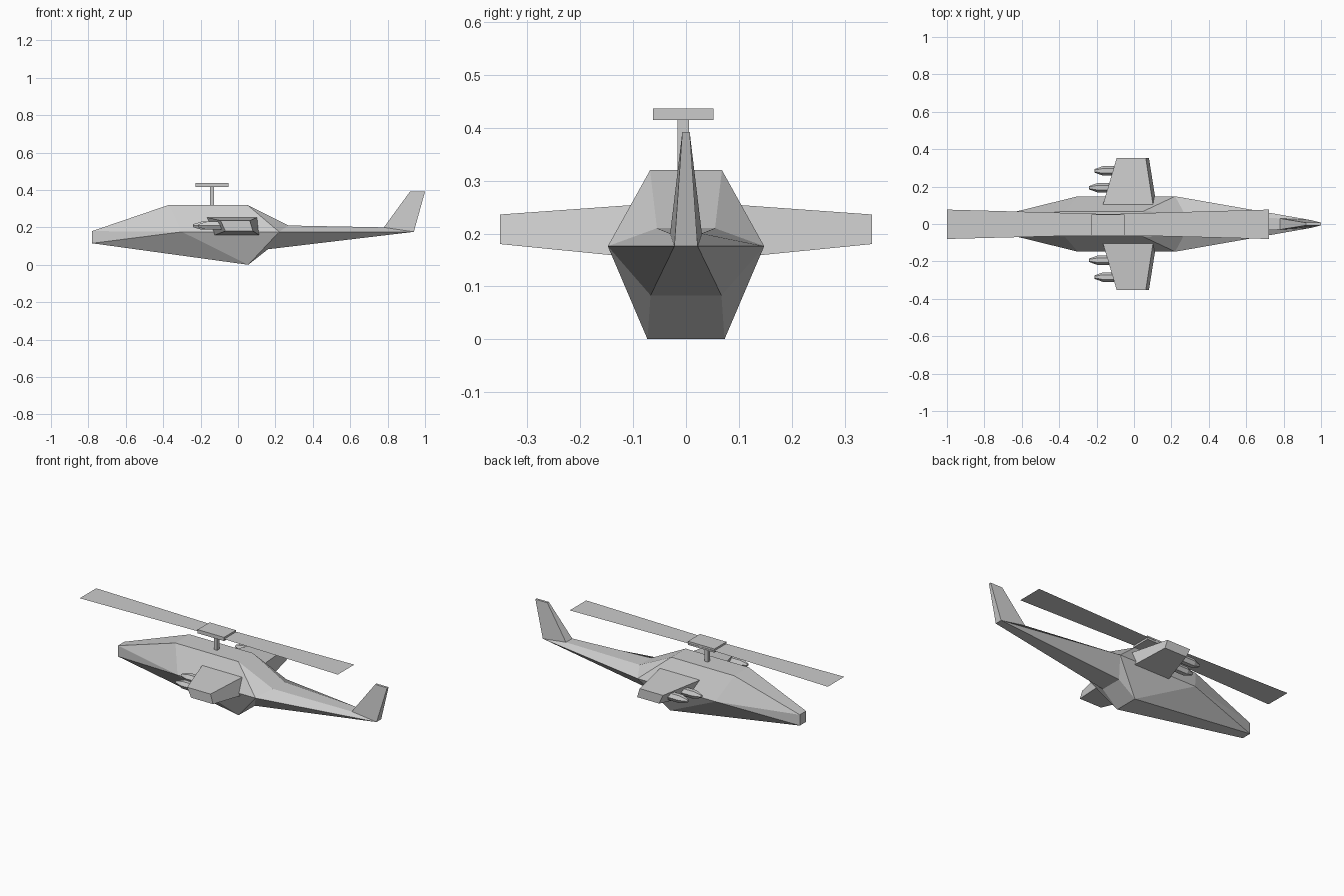
import bpy, bmesh, math
from mathutils import Matrix

if "Cube" in bpy.data.objects:
    bpy.data.objects.remove(bpy.data.objects["Cube"])


def finish(name, bm):
    bmesh.ops.recalc_face_normals(bm, faces=bm.faces)
    me = bpy.data.meshes.new(name)
    bm.to_mesh(me)
    bm.free()
    ob = bpy.data.objects.new(name, me)
    bpy.context.collection.objects.link(ob)
    return ob


def symmetric_shell(name, pts, outline, sides):
    """Mirror half points in y; bridge the outline across the middle, add side faces."""
    bm = bmesh.new()
    near = [bm.verts.new((x, -y, z)) for x, y, z in pts]
    far = [bm.verts.new(p) for p in pts]
    for a, b in zip(outline, outline[1:] + outline[:1]):
        bm.faces.new((near[a], near[b], far[b], far[a]))
    for f in sides:
        bm.faces.new([near[i] for i in f])
        bm.faces.new([far[i] for i in reversed(f)])
    return finish(name, bm)


def box(name, lo, hi):
    bm = bmesh.new()
    size = [h - l for l, h in zip(lo, hi)]
    mid = [(h + l) / 2 for l, h in zip(lo, hi)]
    bmesh.ops.create_cube(bm, size=1, matrix=Matrix.Translation(mid) @ Matrix.Diagonal((*size, 1)))
    return finish(name, bm)


# Fuselage: outline 0-8, widest waist points 9 (front) and 10 (rear)
body = [(-.78, .03, .18), (-.37, .068, .32), (.05, .068, .32), (.27, .055, .21),
        (.78, .03, .2), (.94, .022, .176), (.16, .067, .083), (.055, .073, 0),
        (-.78, .03, .115), (-.3, .148, .176), (.22, .148, .176)]
symmetric_shell("fuselage", body, list(range(9)),
                [(0, 9, 1), (1, 9, 10, 2), (2, 10, 3), (3, 10, 5, 4), (5, 10, 6),
                 (6, 10, 7), (7, 10, 9), (7, 9, 8), (8, 9, 0)])

# Tail fin
symmetric_shell("tail_fin", [(.78, .03, .2), (.92, .007, .392), (1, .007, .392), (.94, .022, .176)],
                [0, 1, 2, 3], [(0, 1, 2, 3)])

# Stub wings and rockets on both sides
for side, label in ((-1, "near"), (1, "far")):
    bm = bmesh.new()
    root = [(-.167, .1, .254), (.102, .1, .254), (.12, .1, .155), (-.135, .1, .155)]
    tip = [(-.093, .352, .236), (.063, .352, .236), (.08, .352, .18), (-.067, .352, .18)]
    r, t = [[bm.verts.new((x, side * y, z)) for x, y, z in ring] for ring in (root, tip)]
    bm.faces.new(r)
    bm.faces.new(t)
    for i in range(4):
        j = (i + 1) % 4
        bm.faces.new((r[i], r[j], t[j], t[i]))
    finish("stub_wing_" + label, bm)

    for n, (y, x0) in enumerate(((.194, -.24), (.284, -.212))):
        bm = bmesh.new()
        rings = []
        for x, rad in ((x0, .009), (x0 + .045, .025), (-.06, .025)):
            rings.append([bm.verts.new((x, side * y + rad * math.cos(k * math.pi / 3),
                                        .209 + rad * math.sin(k * math.pi / 3))) for k in range(6)])
        for a, b in zip(rings, rings[1:]):
            for k in range(6):
                m = (k + 1) % 6
                bm.faces.new((a[k], a[m], b[m], b[k]))
        bm.faces.new(rings[0])
        bm.faces.new(rings[-1])
        finish(f"rocket_{label}_{n + 1}", bm)

# Rotor mast, hub and flat blade
box("rotor_mast", (-.15, -.016, .3), (-.128, .006, .42))
box("rotor_hub", (-.226, -.062, .415), (-.05, .052, .437))
bm = bmesh.new()
blade = [(-1, -.08), (-.138, -.058), (.722, -.08), (.722, .077), (-.138, .053), (-1, .077)]
v = [bm.verts.new((x, y, .426)) for x, y in blade]
bm.faces.new((v[0], v[1], v[4], v[5]))
bm.faces.new((v[1], v[2], v[3], v[4]))
finish("rotor_blade", bm)
